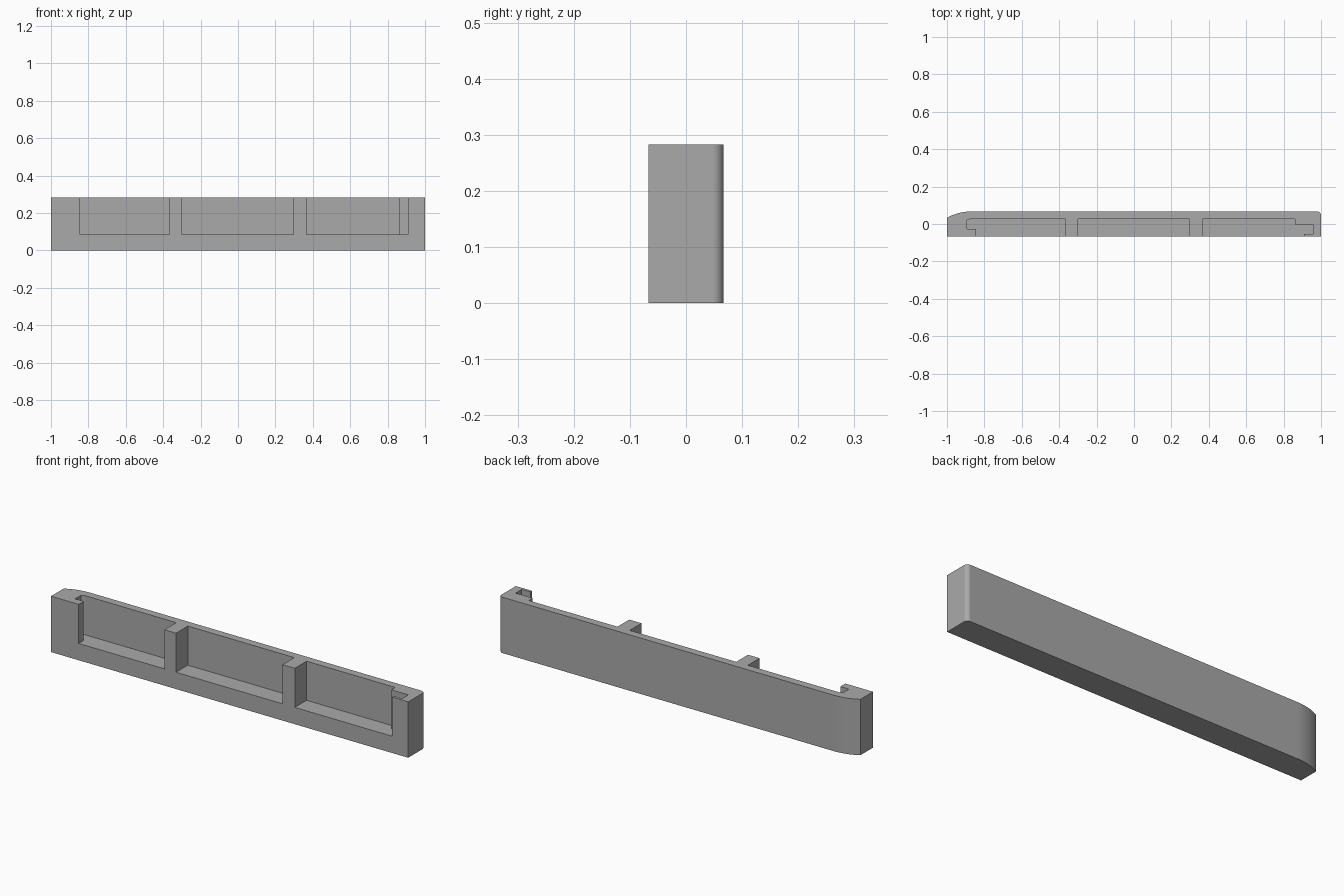
import bpy, bmesh
from math import sin, cos, radians, asin

HEIGHT, FLOOR = 0.283, 0.085
FRONT, BACK = -0.067, 0.067
OPEN = -0.2  # pockets run out through the front

cube = bpy.data.objects.get("Cube")
if cube:
    bpy.data.objects.remove(cube, do_unlink=True)

grey = bpy.data.materials.new("plain grey")
grey.use_nodes = True
colour = (0.4, 0.4, 0.4, 1)
grey.diffuse_color = colour
grey.node_tree.nodes["Principled BSDF"].inputs["Base Color"].default_value = colour


def arc(cx, cy, r, start, end, steps):
    angles = [start + (end - start) * i / steps for i in range(steps + 1)]
    return [(cx + r * cos(a), cy + r * sin(a)) for a in angles]


def prism(name, outline, z0, z1):
    bm = bmesh.new()
    face = bm.faces.new([bm.verts.new((x, y, z0)) for x, y in outline])
    top = bmesh.ops.extrude_face_region(bm, geom=[face])["geom"]
    verts = [v for v in top if isinstance(v, bmesh.types.BMVert)]
    bmesh.ops.translate(bm, vec=(0, 0, z1 - z0), verts=verts)
    bmesh.ops.recalc_face_normals(bm, faces=bm.faces)
    mesh = bpy.data.meshes.new(name)
    bm.to_mesh(mesh)
    bm.free()
    mesh.materials.append(grey)
    obj = bpy.data.objects.new(name, mesh)
    bpy.context.collection.objects.link(obj)
    return obj


# Outer body: small rounded corner at one end, long sweep at the other
corner, sweep = 0.02, 0.27
outline = [(-1, FRONT), (1, FRONT)]
outline += arc(1 - corner, BACK - corner, corner, 0, radians(90), 8)
outline += arc(-0.87, BACK - sweep, sweep, radians(90),
               radians(90) + asin(0.13 / sweep), 12)
body = prism("trim_bar", outline, 0, HEIGHT)

# Pockets between the ribs, with undercut slots at both ends
inner = 0.027
pockets = {
    "left_pocket": [(-0.365, OPEN), (-0.365, inner), (-0.875, inner),
                    (-0.893, 0.02), (-0.893, -0.027), (-0.845, -0.027),
                    (-0.845, OPEN)],
    "middle_pocket": [(-0.3, OPEN), (0.296, OPEN), (0.296, inner), (-0.3, inner)],
    "right_pocket": [(0.365, OPEN), (0.909, OPEN), (0.909, -0.053),
                     (0.957, -0.053), (0.957, -0.004), (0.861, -0.004),
                     (0.861, inner), (0.365, inner)],
}
bpy.context.view_layer.objects.active = body
for name, points in pockets.items():
    cutter = prism(name, points, FLOOR, HEIGHT + 0.1)
    cutter.hide_render = True
    cut = body.modifiers.new(name, 'BOOLEAN')
    cut.operation, cut.solver, cut.object = 'DIFFERENCE', 'EXACT', cutter
    bpy.ops.object.modifier_apply(modifier=cut.name)
    bpy.data.objects.remove(cutter, do_unlink=True)

# Smooth the rounded ends while keeping flat faces flat
bpy.ops.object.select_all(action='DESELECT')
body.select_set(True)
bpy.ops.object.shade_smooth_by_angle(angle=radians(20))
weighted = body.modifiers.new("even_shading", 'WEIGHTED_NORMAL')
weighted.keep_sharp = True
